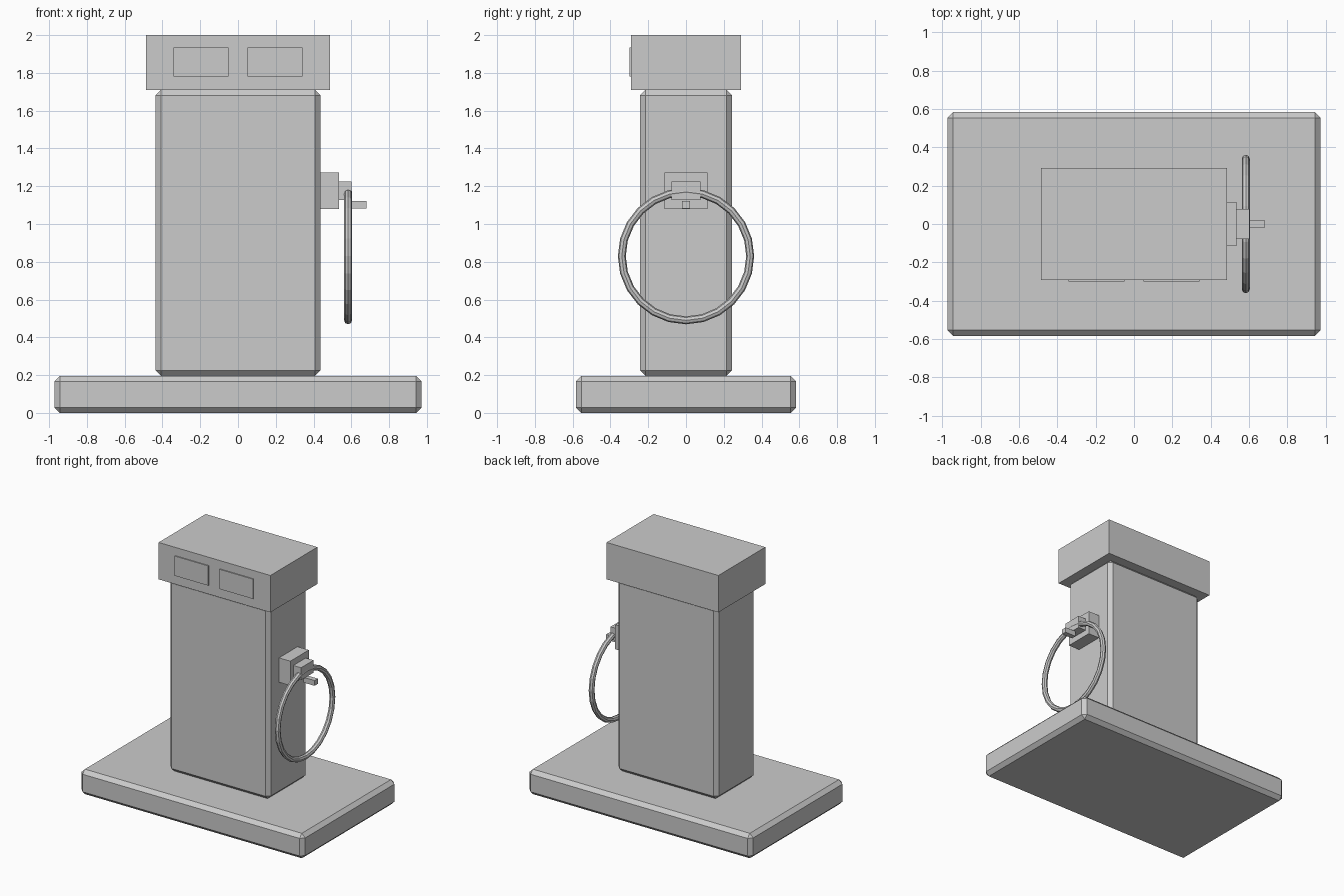
import bpy, math

if "Cube" in bpy.data.objects:
    bpy.data.objects.remove(bpy.data.objects["Cube"])


def box(name, x, y, z, chamfer=0):
    """Box from (min, max) ranges, with an optional single-segment chamfer."""
    r = (x, y, z)
    bpy.ops.mesh.primitive_cube_add(size=1, location=[(a + b) / 2 for a, b in r])
    o = bpy.context.object
    o.name = name
    o.scale = [b - a for a, b in r]
    bpy.ops.object.transform_apply(location=False, rotation=False, scale=True)
    if chamfer:
        m = o.modifiers.new("chamfer", 'BEVEL')
        m.width = chamfer
        m.segments = 1
    return o


# main pump volumes
box("island_base", (-0.972, 0.972), (-0.583, 0.583), (0, 0.196), 0.029)
box("cabinet", (-0.437, 0.437), (-0.243, 0.243), (0.196, 1.71), 0.029)
box("head", (-0.486, 0.486), (-0.292, 0.292), (1.71, 2.0))

# two display panels on the front of the head
for side, cx in (("left", -0.195), ("right", 0.195)):
    box("display_" + side, (cx - 0.146, cx + 0.146), (-0.30, -0.28), (1.78, 1.935))

# nozzle and its holder on the right side
box("nozzle_holder", (0.437, 0.535), (-0.115, 0.115), (1.08, 1.272))
box("nozzle_body", (0.525, 0.602), (-0.077, 0.077), (1.126, 1.224))
box("nozzle_spout", (0.583, 0.68), (-0.02, 0.02), (1.081, 1.122))

# hose loop
bpy.ops.mesh.primitive_torus_add(major_segments=24, minor_segments=8,
                                 major_radius=0.34, minor_radius=0.021,
                                 location=(0.583, 0, 0.83),
                                 rotation=(0, math.pi / 2, 0))
bpy.context.object.name = "hose"
